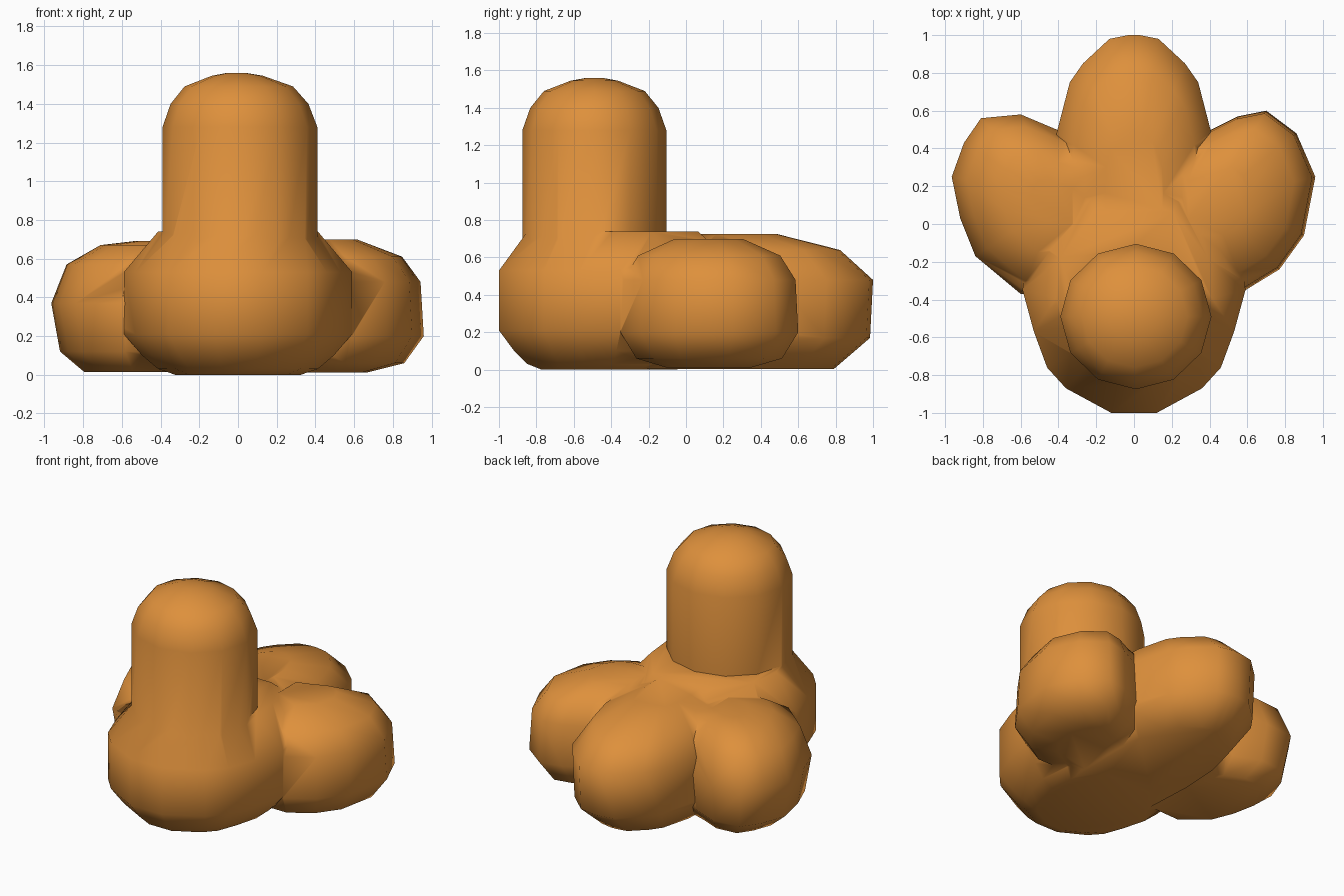
import bpy, bmesh, math

cube = bpy.data.objects.get("Cube")
if cube:
    bpy.data.objects.remove(cube, do_unlink=True)

orange = bpy.data.materials.new("warm_orange")
orange.use_nodes = True
orange.diffuse_color = (0.73, 0.28, 0.045, 1)
orange.node_tree.nodes["Principled BSDF"].inputs["Base Color"].default_value = orange.diffuse_color


def rounded_lobe(name, outline, pivot, layers):
    """Stack scaled copies of a plan outline, bridged and capped."""
    bm = bmesh.new()
    px, py = pivot
    rings = [[bm.verts.new((px + (x - px) * s, py + (y - py) * s, z)) for x, y in outline]
             for z, s in layers]
    n = len(outline)
    for low, high in zip(rings, rings[1:]):
        for i in range(n):
            j = (i + 1) % n
            bm.faces.new((low[i], low[j], high[j], high[i]))
    bm.faces.new(rings[0])
    bm.faces.new(rings[-1])
    bmesh.ops.recalc_face_normals(bm, faces=bm.faces)
    mesh = bpy.data.meshes.new(name)
    bm.to_mesh(mesh)
    bm.free()
    mesh.materials.append(orange)
    ob = bpy.data.objects.new(name, mesh)
    bpy.context.collection.objects.link(ob)
    return ob


def mirrored(half):
    return half + [(-x, y) for x, y in reversed(half)]


# Wide front base that slopes up into the column
body = rounded_lobe(
    "connector_body",
    mirrored([(0.12, -1), (0.36, -0.87), (0.46, -0.76), (0.53, -0.57),
              (0.59, -0.35), (0.56, -0.05), (0.3, 0.3)]),
    (0, -0.49),
    [(0, 0.55), (0.03, 0.7), (0.1, 0.84), (0.21, 1), (0.53, 1), (0.74, 0.7)])

# Upright column with a domed top
ring = [(0.01 + 0.4 * math.cos(a), -0.49 + 0.385 * math.sin(a))
        for a in (math.tau * i / 12 for i in range(12))]
column = rounded_lobe(
    "upright_column", ring, (-0.01, -0.49),
    [(0.4, 1), (1.28, 1), (1.4, 0.89), (1.49, 0.7), (1.545, 0.33), (1.56, 0.12)])

# Tapered rear lobe
rear = rounded_lobe(
    "rear_lobe",
    mirrored([(0.03, 1), (0.13, 0.98), (0.27, 0.85), (0.34, 0.75),
              (0.41, 0.48), (0.43, 0.1), (0.4, -0.5)]),
    (0, 0.2),
    [(0.005, 0.74), (0.17, 0.98), (0.48, 1), (0.64, 0.78), (0.725, 0.36)])

# Side lobes, slightly different from each other
left = rounded_lobe(
    "left_lobe",
    [(0.41, 0.5), (0.55, 0.57), (0.7, 0.6), (0.86, 0.48), (0.96, 0.25),
     (0.9, -0.06), (0.77, -0.24), (0.59, -0.35), (0.1, -0.35), (0.1, 0.4)],
    (0.4, 0.12),
    [(0.012, 0.48), (0.06, 0.82), (0.2, 1), (0.48, 0.97), (0.61, 0.8), (0.7, 0.38)])
right = rounded_lobe(
    "right_lobe",
    [(-0.41, 0.5), (-0.6, 0.58), (-0.81, 0.56), (-0.9, 0.43), (-0.965, 0.25),
     (-0.92, 0.03), (-0.84, -0.17), (-0.6, -0.37), (-0.1, -0.35), (-0.1, 0.4)],
    (-0.4, 0.12),
    [(0.015, 0.7), (0.12, 0.92), (0.37, 1), (0.57, 0.86), (0.67, 0.55), (0.69, 0.25)])

# Fuse the lobes into one solid
bpy.context.view_layer.objects.active = body
for part in (column, rear, left, right):
    union = body.modifiers.new("union", 'BOOLEAN')
    union.operation = 'UNION'
    union.solver = 'EXACT'
    union.object = part
    bpy.ops.object.modifier_apply(modifier=union.name)
    bpy.data.objects.remove(part, do_unlink=True)

bpy.ops.object.select_all(action='DESELECT')
body.select_set(True)
bpy.ops.object.shade_smooth_by_angle(angle=math.radians(65))
